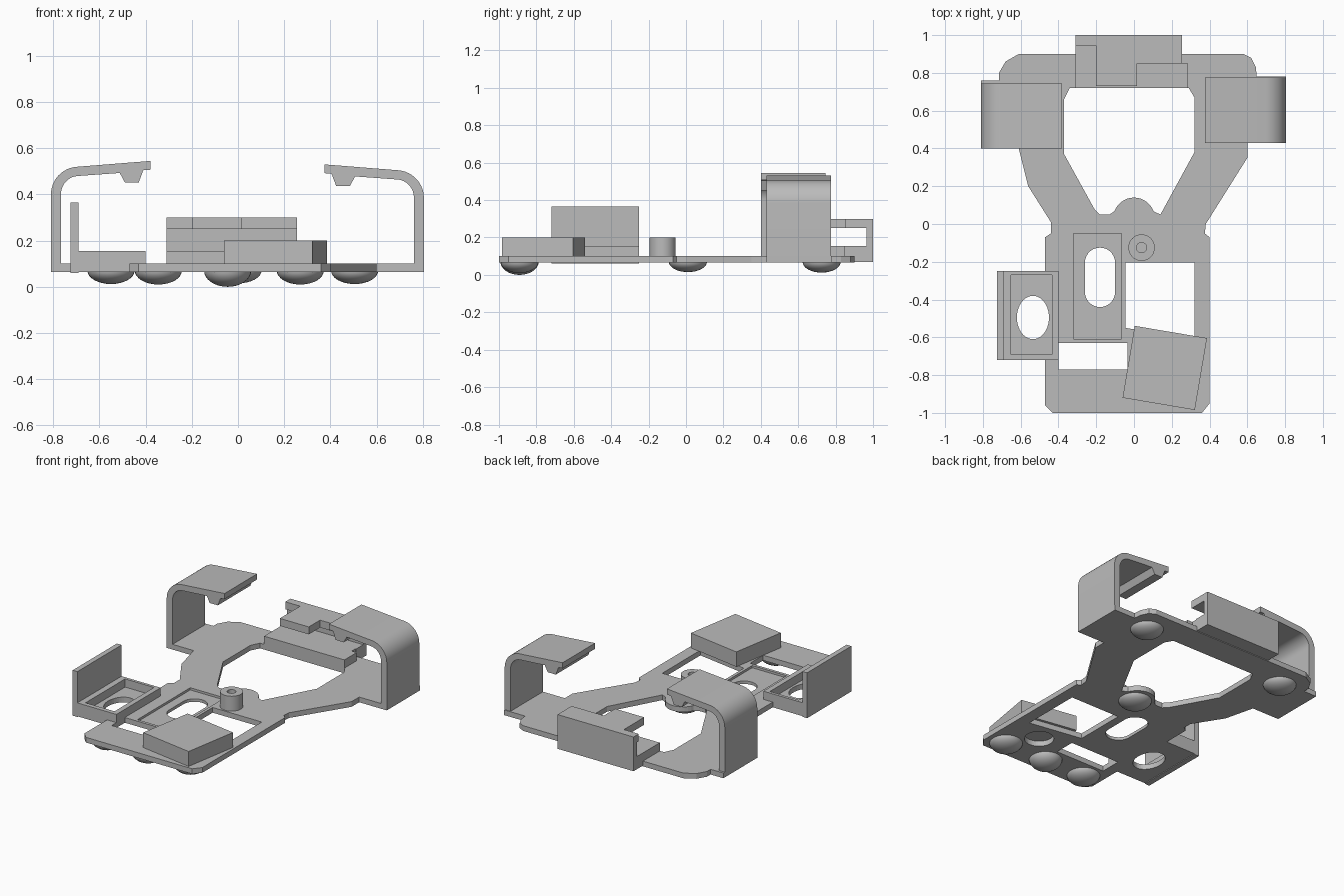
import bpy, bmesh
from math import sin, cos, pi, radians
from mathutils import Matrix

cube = bpy.data.objects.get("Cube")
if cube:
    bpy.data.objects.remove(cube, do_unlink=True)

grey = bpy.data.materials.new("light_grey")
grey.use_nodes = True
grey.diffuse_color = (0.5, 0.5, 0.5, 1)
grey.node_tree.nodes["Principled BSDF"].inputs["Base Color"].default_value = (0.5, 0.5, 0.5, 1)

Z0, Z1 = 0.065, 0.10  # plate underside and top


def finish(name, bm, smooth=False):
    bmesh.ops.recalc_face_normals(bm, faces=bm.faces)
    mesh = bpy.data.meshes.new(name)
    bm.to_mesh(mesh)
    bm.free()
    obj = bpy.data.objects.new(name, mesh)
    bpy.context.collection.objects.link(obj)
    mesh.materials.append(grey)
    if smooth:
        activate(obj)
        bpy.ops.object.shade_smooth_by_angle(angle=radians(35))
    return obj


def activate(obj):
    bpy.ops.object.select_all(action='DESELECT')
    obj.select_set(True)
    bpy.context.view_layer.objects.active = obj


def prism(name, pts, a, b, axis='Z', smooth=False):
    """Extrude an outline from a to b along Z (xy outline) or Y (xz outline)."""
    bm = bmesh.new()
    place = (lambda u, v, w: (u, v, w)) if axis == 'Z' else (lambda u, v, w: (u, w, v))
    face = bm.faces.new([bm.verts.new(place(u, v, a)) for u, v in pts])
    top = bmesh.ops.extrude_face_region(bm, geom=[face])
    verts = [g for g in top["geom"] if isinstance(g, bmesh.types.BMVert)]
    bmesh.ops.translate(bm, verts=verts, vec=place(0, 0, b - a))
    return finish(name, bm, smooth)


def rect(x0, x1, y0, y1):
    return [(x0, y0), (x1, y0), (x1, y1), (x0, y1)]


def arc(cx, cy, rx, ry, start, end, n):
    angles = [radians(start + (end - start) * i / n) for i in range(n + 1)]
    return [(cx + rx * cos(t), cy + ry * sin(t)) for t in angles]


def oval(cx, cy, rx, ry, n=40):
    return arc(cx, cy, rx, ry, 0, 360, n)[:-1]


def cut(obj, pts, a=0.0, b=0.5):
    cutter = prism("cutter", pts, a, b)
    cutter.hide_render = True
    mod = obj.modifiers.new("cut", 'BOOLEAN')
    mod.operation, mod.solver, mod.object = 'DIFFERENCE', 'EXACT', cutter
    activate(obj)
    bpy.ops.object.modifier_apply(modifier=mod.name)
    bpy.data.objects.remove(cutter, do_unlink=True)


# Base plate with the feet of both clips
outline = [(-0.47, -0.96), (-0.43, -1), (0.36, -1), (0.4, -0.95), (0.4, -0.07),
           (0.375, -0.05), (0.38, 0), (0.6, 0.35), (0.6, 0.43), (0.805, 0.43),
           (0.805, 0.78), (0.65, 0.78), (0.645, 0.83), (0.62, 0.88), (0.58, 0.9),
           (-0.61, 0.9), (-0.68, 0.86), (-0.715, 0.8), (-0.715, 0.76), (-0.81, 0.76),
           (-0.81, 0.4), (-0.61, 0.4), (-0.56, 0.2), (-0.44, 0.01), (-0.44, -0.05),
           (-0.47, -0.07)]
plate = prism("base_plate", outline, Z0, Z1)

# Large rear opening with a rounded tab at its front
opening = [(-0.37, 0.66), (-0.37, 0.37), (-0.21, 0.08), (-0.18, 0.05), (-0.13, 0.05)]
opening += arc(0, 0.03, 0.11, 0.11, 160, 20, 14)
opening += [(0.14, 0.05), (0.32, 0.38), (0.32, 0.67), (0.29, 0.72), (-0.34, 0.72)]
cut(plate, opening)

# Front openings, shallow recess with slot, and fastener hole under the block
cut(plate, rect(-0.4, -0.035, -0.77, -0.63))
cut(plate, [(-0.045, -0.55), (0.32, -0.61), (0.32, -0.205), (-0.045, -0.205)])
cut(plate, rect(-0.32, -0.065, -0.61, -0.05), 0.085)
slot = arc(-0.18, -0.205, 0.08, 0.08, 0, 180, 14) + arc(-0.18, -0.36, 0.08, 0.08, 180, 360, 14)
cut(plate, slot)
cut(plate, oval(0.15, -0.72, 0.09, 0.09))

# Side tray with pocket, oval hole and upright wall
eye = oval(-0.535, -0.495, 0.085, 0.115)
cut(plate, eye)
tray = prism("side_tray", rect(-0.7, -0.4, -0.72, -0.25), Z0, 0.155)
cut(tray, rect(-0.65, -0.435, -0.69, -0.27), Z1)
cut(tray, eye)
prism("side_tray_wall", rect(-0.725, -0.69, -0.72, -0.25), 0.06, 0.365)

# Turned block on the front corner
block = prism("turned_block", rect(-0.194, 0.194, -0.193, 0.193), Z1, 0.2)
block.data.transform(Matrix.Translation((0.163, -0.762, 0)) @ Matrix.Rotation(radians(-9.6), 4, 'Z'))

# Screw boss
boss = prism("screw_boss", oval(0.04, -0.125, 0.07, 0.07), Z1, 0.2)
cut(boss, oval(0.04, -0.125, 0.027, 0.027))
activate(boss)
bpy.ops.object.shade_smooth_by_angle(angle=radians(35))

# Rear holder: slab, back wall and stepped upper lip
prism("holder_slab", rect(-0.31, 0.25, 0.72, 0.98), Z1, 0.155)
prism("holder_slab_end", rect(0.25, 0.287, 0.72, 0.85), Z1, 0.155)
prism("holder_back_wall", rect(-0.31, 0.255, 0.965, 1), 0.07, 0.3)
prism("holder_overhang", rect(-0.31, 0.255, 0.89, 0.98), 0.07, 0.155)
lip = [(-0.31, 0.98), (-0.31, 0.945), (-0.2, 0.945), (-0.2, 0.73), (0.015, 0.73),
       (0.015, 0.85), (0.255, 0.85), (0.255, 0.98)]
prism("holder_lip", lip, 0.25, 0.3)


# Bent side clips with a hook under the tip
def clip(name, side, rise, shift, y0, y1):
    pts = [(0.805, Z0 - rise)]
    pts += arc(0.685, 0.385, 0.12, 0.12, 0, 85, 12)
    pts += [(0.375, 0.53), (0.375, 0.492), (0.405, 0.49), (0.425, 0.437), (0.485, 0.437), (0.507, 0.478)]
    pts += arc(0.685, 0.385, 0.077, 0.08, 85, 0, 12)
    pts += [(0.762, Z0 - rise)]
    prism(name, [(side * (x + shift), z + rise) for x, z in pts], y0, y1, 'Y', True)


clip("left_clip", 1, 0, 0, 0.43, 0.775)
clip("right_clip", -1, 0.015, 0.005, 0.4, 0.745)

# Domed feet: lower half of a flattened ball
feet = {"front_right": (-0.345, -0.89, 0.01), "front_middle": (-0.045, -0.89, 0),
        "front_left": (0.27, -0.89, 0.01), "middle": (0, 0.01, 0.015),
        "rear_right": (-0.55, 0.725, 0.012), "rear_left": (0.505, 0.725, 0.012)}
for where, (x, y, low) in feet.items():
    bm = bmesh.new()
    bmesh.ops.create_uvsphere(bm, u_segments=32, v_segments=16, radius=1)
    bmesh.ops.delete(bm, geom=[v for v in bm.verts if v.co.z > 0.01], context='VERTS')
    bmesh.ops.holes_fill(bm, edges=bm.edges, sides=0)
    height = Z0 + 0.005 - low
    bmesh.ops.scale(bm, verts=bm.verts, vec=(0.102, 0.102, height))
    bmesh.ops.translate(bm, verts=bm.verts, vec=(x, y, low + height))
    finish(where + "_foot", bm, True)
